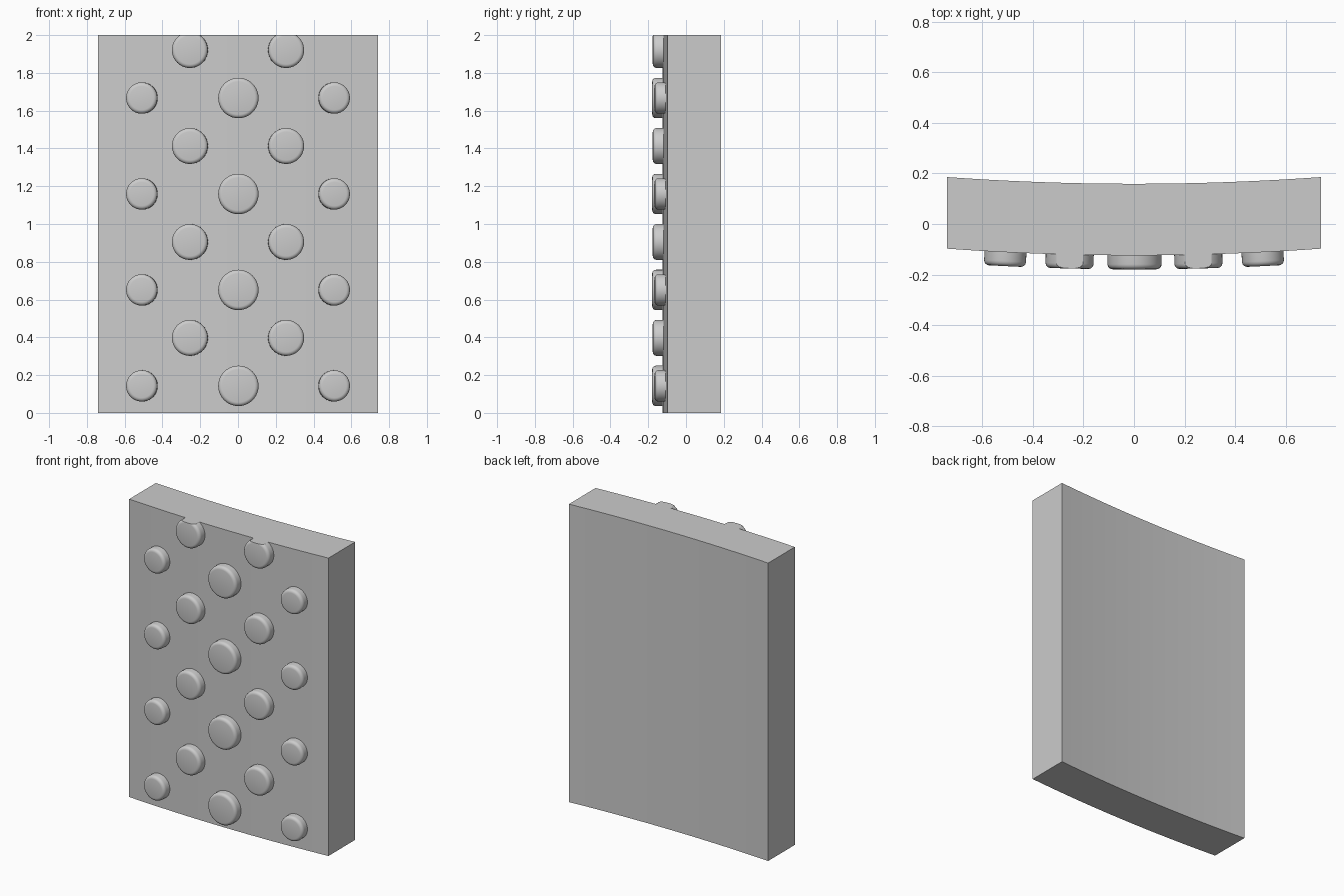
import bpy, bmesh, math
from mathutils import Matrix, Vector

if "Cube" in bpy.data.objects:
    bpy.data.objects.remove(bpy.data.objects["Cube"])

W, H, R = 0.74, 2.0, 10.3          # half width, height, bend radius
FRONT, BACK = -0.124, 0.159        # y at the middle of each curved face
STUD = 0.055                       # how far studs stand out


def sag(x):
    return R - math.sqrt(R * R - x * x)


def finish(name, bm):
    bmesh.ops.recalc_face_normals(bm, faces=bm.faces)
    me = bpy.data.meshes.new(name)
    bm.to_mesh(me)
    bm.free()
    ob = bpy.data.objects.new(name, me)
    bpy.context.collection.objects.link(ob)
    bpy.ops.object.select_all(action='DESELECT')
    ob.select_set(True)
    bpy.context.view_layer.objects.active = ob
    bpy.ops.object.shade_smooth_by_angle(angle=math.radians(30))
    return ob


# Curved slab: bent outline extruded upwards
bm = bmesh.new()
N = 24
xs = [-W + 2 * W * i / N for i in range(N + 1)]
outline = [(x, FRONT + sag(x), 0) for x in xs]
outline += [(x, BACK + sag(x), 0) for x in reversed(xs)]
face = bm.faces.new([bm.verts.new(p) for p in outline])
ext = bmesh.ops.extrude_face_region(bm, geom=[face], use_keep_orig=True)
top = [v for v in ext['geom'] if isinstance(v, bmesh.types.BMVert)]
bmesh.ops.translate(bm, verts=top, vec=(0, 0, H))
finish("curved_slab", bm)


# Rounded stud standing square to the curved front, trimmed at the slab top
def stud(name, x, z, r):
    bm = bmesh.new()
    depth = STUD + 0.03
    bmesh.ops.create_cone(bm, cap_ends=True, segments=40, radius1=r, radius2=r,
                          depth=depth, matrix=Matrix.Translation((0, 0, STUD - depth / 2)))
    rim = [e for e in bm.edges if all(v.co.z > STUD - 1e-4 for v in e.verts)]
    bmesh.ops.bevel(bm, geom=rim, offset=0.02, segments=4, profile=0.5, affect='EDGES')
    normal = Vector((x, FRONT + sag(x) - (FRONT + R), 0)).normalized()
    turn = Vector((0, 0, 1)).rotation_difference(normal).to_matrix().to_4x4()
    bm.transform(Matrix.Translation((x, FRONT + sag(x), z)) @ turn)
    if z + r > H:
        cut = bmesh.ops.bisect_plane(bm, geom=bm.verts[:] + bm.edges[:] + bm.faces[:],
                                     plane_co=(0, 0, H), plane_no=(0, 0, 1), clear_outer=True)
        edges = [e for e in cut['geom_cut'] if isinstance(e, bmesh.types.BMEdge)]
        bmesh.ops.holes_fill(bm, edges=edges, sides=0)
    finish(name, bm)


# Staggered stud pattern, smaller towards the sides
PITCH = 0.508
for row in range(4):
    z = 0.143 + row * PITCH
    stud(f"middle_stud_{row}", 0.002, z, 0.107)
    for side, s in (("left", -1), ("right", 1)):
        stud(f"{side}_outer_stud_{row}", s * PITCH, z, 0.083)
        stud(f"{side}_inner_stud_{row}", s * PITCH / 2, z + PITCH / 2, 0.095)
